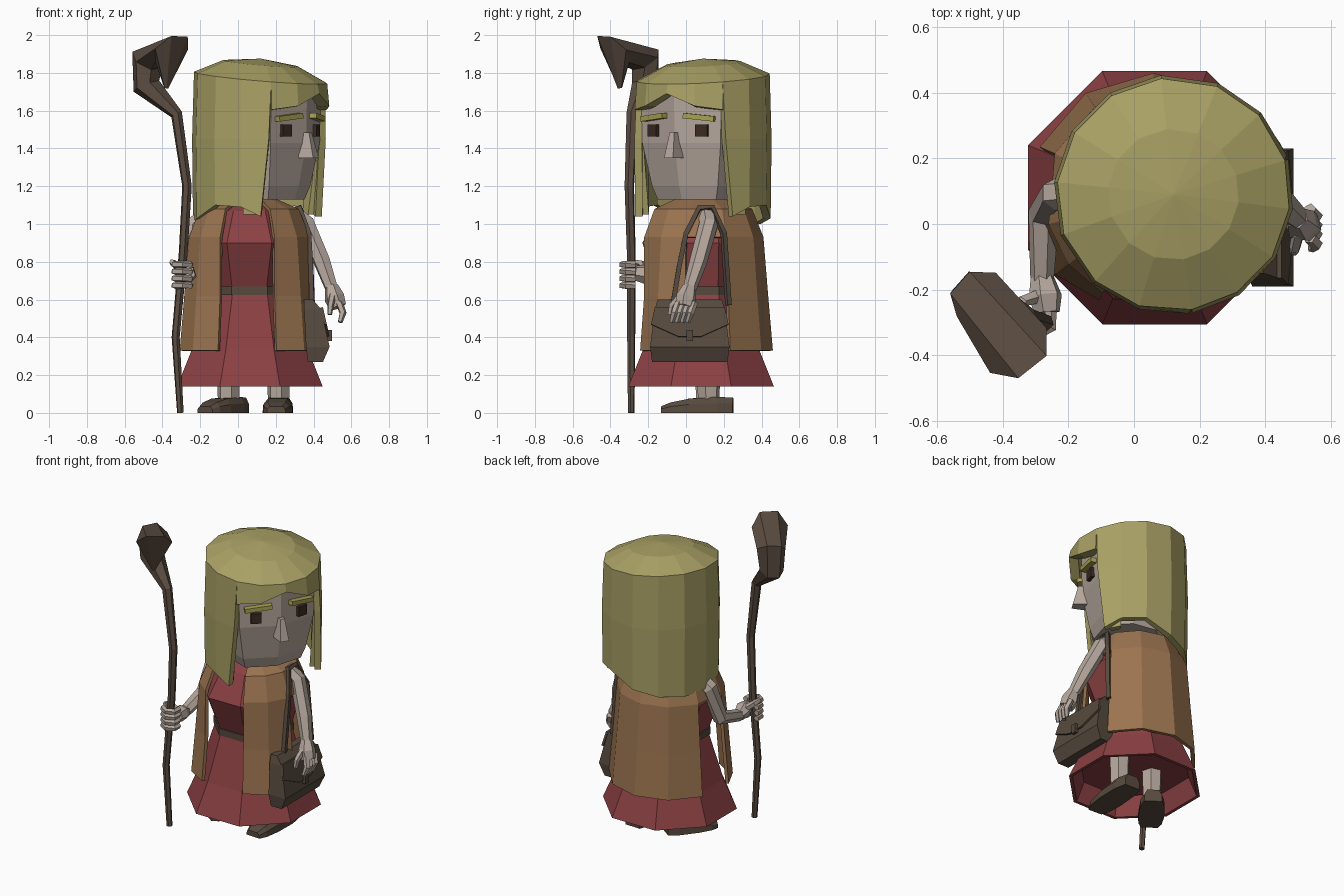
import bpy, bmesh, math
from mathutils import Vector, Matrix

if "Cube" in bpy.data.objects:
    bpy.data.objects.remove(bpy.data.objects["Cube"])

def material(name, r, g, b):
    m = bpy.data.materials.new(name)
    m.diffuse_color = (r, g, b, 1)
    m.use_nodes = True
    m.node_tree.nodes["Principled BSDF"].inputs["Base Color"].default_value = m.diffuse_color
    return m

HAIR = material("straw_hair", .40, .355, .13)
BROW = material("yellow_brow", .40, .36, .085)
RED = material("red_cloth", .26, .052, .056)
VEST = material("tan_cloth", .33, .175, .08)
WOOD = material("brown_wood", .105, .074, .054)
LEATHER = material("dark_leather", .095, .068, .048)
SKIN = material("pale_skin", .46, .385, .335)
EYE = material("dark_eye", .045, .024, .016)

def mesh(name, verts, faces, mat, fix=True, thick=0):
    me = bpy.data.meshes.new(name)
    me.from_pydata([tuple(v) for v in verts], [], faces)
    if fix:
        bm = bmesh.new()
        bm.from_mesh(me)
        bmesh.ops.recalc_face_normals(bm, faces=bm.faces)
        bm.to_mesh(me)
        bm.free()
    me.materials.append(mat)
    ob = bpy.data.objects.new(name, me)
    bpy.context.collection.objects.link(ob)
    if thick:
        s = ob.modifiers.new("thickness", 'SOLIDIFY')
        s.thickness, s.offset = thick, -1
    return ob

def loft(name, rings, mat, caps=(True, True)):
    n = len(rings[0])
    faces = [(k*n+i, k*n+(i+1) % n, (k+1)*n+(i+1) % n, (k+1)*n+i)
             for k in range(len(rings)-1) for i in range(n)]
    if caps[0]:
        faces.append(tuple(range(n)))
    if caps[1]:
        faces.append(tuple((len(rings)-1)*n+i for i in range(n)))
    return mesh(name, [p for r in rings for p in r], faces, mat)

def ngon(cx, cy, z, r, n=8):
    return [(cx+r*math.cos((i+.5)*math.tau/n), cy+r*math.sin((i+.5)*math.tau/n), z) for i in range(n)]

def tube(name, pts, mat, n=6):
    """Sweep an n-gon along points (x, y, z, radius)."""
    P = [Vector(p[:3]) for p in pts]
    d = [(b-a).normalized() for a, b in zip(P, P[1:])]
    rings, side = [], None
    for i, p in enumerate(P):
        t = (d[max(i-1, 0)]+d[min(i, len(d)-1)]).normalized()
        if side is None:
            side = t.orthogonal()
        side = (side-t*side.dot(t)).normalized()
        up = t.cross(side)
        rings.append([p+pts[i][3]*(side*math.cos(k*math.tau/n)+up*math.sin(k*math.tau/n)) for k in range(n)])
    return loft(name, rings, mat)

def box(name, c, size, mat, rx=0, rz=0):
    m = Matrix.Rotation(math.radians(rz), 3, 'Z') @ Matrix.Rotation(math.radians(rx), 3, 'X')
    def ring(s):
        return [Vector(c)+m @ Vector((x*size[0]/2, y*size[1]/2, s*size[2]/2))
                for x, y in ((-1, -1), (1, -1), (1, 1), (-1, 1))]
    return loft(name, [ring(-1), ring(1)], mat)

def shell(name, c, angles, columns, mat, thick, skip=lambda i, j: False):
    """Open curved sheet; columns[i] lists (radius, z, extra angle) from top to bottom."""
    m = len(columns[0])
    verts = [(c[0]+r*math.cos(math.radians(a+sum(d))), c[1]+r*math.sin(math.radians(a+sum(d))), z)
             for a, col in zip(angles, columns) for r, z, *d in col]
    faces = [(i*m+j, i*m+j+1, (i+1)*m+j+1, (i+1)*m+j)
             for i in range(len(angles)-1) for j in range(m-1) if not skip(i, j)]
    return mesh(name, verts, faces, mat, False, thick)

# Dress and belt
CX, CY = .06, .08
loft("dress_top", [ngon(CX, CY+dy, z, r) for z, r, dy in
                   ((1.13, .12, 0), (1.07, .22, -.01), (.9, .31, -.025), (.65, .235, 0))], RED)
loft("skirt", [ngon(CX+.003, CY, z, r) for z, r in
               ((.65, .235), (.33, .335), (.14, .417), (.14, .395), (.26, .345))], RED)
loft("belt", [ngon(CX, CY, z, .25) for z in (.625, .67)], LEATHER)

# Vest, open at the front and below the arms
va = [-66, -40, -14, 24, 57, 90, 123, 156, 194, 218, 242]
def front(a):
    return .93 if a in (-66, 242) else 1
shell("vest", (CX, CY), va, [[(.13, 1.14), (.27, 1.08), (.33, .93), (.355*front(a), .62), (.38*front(a), .33)]
                             for a in va], VEST, .02, lambda i, j: i in (2, 7) and j >= 2)

# Legs and shoes
for name, x, y, turn, k in (("left", .215, .12, -3, 1), ("right", -.05, .11, -36, .85)):
    tube(name+"_leg", [(x, y, .05, .058), (x, y, .4, .07)], SKIN)
    rot = Matrix.Rotation(math.radians(turn), 3, 'Z')
    rings = []
    for t, w, h in ((.13, .055, .08), (.05, .075, .085), (-.1, .08, .075), (-.2, .07, .055), (-.25, .05, .035)):
        rings.append([Vector((x, y, 0))+rot @ Vector((px, t*k, pz)) for px, pz in
                      ((-w, 0), (w, 0), (w*.95, h*.6), (w*.65, h), (-w*.65, h), (-w*.95, h*.6))])
    loft(name+"_shoe", rings, LEATHER)

# Head, turned to one side: u forward, v to its left
TURN = -32
F = Vector((math.cos(math.radians(TURN)), math.sin(math.radians(TURN)), 0))
L = Vector((-F.y, F.x, 0))
HC = Vector((.12, .09, 0))
def head(u, v, z):
    return HC+F*u+L*v+Vector((0, 0, z))
outline = [(.29, 0), (.22, .25), (0, .3), (-.2, .22), (-.29, 0), (-.2, -.22), (0, -.3), (.22, -.25)]
loft("head", [[head(u*s, v*s, z) for u, v in outline] for z, s in ((1.13, .73), (1.2, .82), (1.43, .98), (1.74, 1))], SKIN)
loft("nose", [[head(u, v, z) for u, v in ((.26, -w), (t, -w*.7), (t, w*.7), (.26, w))]
              for z, t, w in ((1.35, .345, .04), (1.485, .31, .02))], SKIN)
for s, name in ((1, "left"), (-1, "right")):
    box(name+"_eye", head(.25, s*.15, 1.495), (.03, .066, .066), EYE, 0, TURN+s*15.6)
    box(name+"_brow", head(.26, s*.14, 1.565), (.05, .17, .028), BROW, -s*6, TURN+s*15.6)

# Hair: crown, long back curtain and notched fringe
half = [(49, 1.04), (75, 1.09), (100, 1.1), (128, 1.03), (154, 1.0), (180, .99)]
back = half+[(360-a, z) for a, z in half[-2::-1]]
def rim(a, r=.355):
    return 1.775-.035*math.cos(math.radians(a))*r/.355
lean = {49: 9, 311: -9}  # front edges sweep back towards their tips
shell("hair_curtain", HC, [TURN+a for a, z in back],
      [[(.355, rim(a)), (.365, 1.45, lean.get(a, 0)*.25), (.36, z, lean.get(a, 0))] for a, z in back], HAIR, .04)
fr = [(-49, 1.605), (-25, 1.625), (0, 1.69), (25, 1.625), (49, 1.605)]
shell("hair_fringe", HC, [TURN+a for a, z in fr], [[(.355, rim(a)), (.366, z)] for a, z in fr], HAIR, .06)
allang = [a for a, z in fr]+[a for a, z in back[1:-1]]
loft("hair_crown", [[head(r*math.cos(math.radians(a)), r*math.sin(math.radians(a)), rim(a, r)+dz) for a in allang]
                    for r, dz in ((.355, 0), (.2, .075), (.005, .1))], HAIR)
# inner thickness of the locks framing the face
for s, name in ((1, "left"), (-1, "right")):
    loft(name+"_lock", [[head(u, s*v, z) for u, v in pts] for z, pts in (
        (1.66, ((.22, .265), (.2, .25), (.1, .28), (.1, .32))),
        (1.4, ((.215, .27), (.19, .25), (.09, .28), (.09, .33))),
        (1.05, ((.16, .28), (.14, .25), (.09, .28), (.09, .32))))], HAIR)

# Staff with hooked head
tube("staff", [(-.305, -.29, 0, .018), (-.33, -.29, .4, .022), (-.29, -.29, .85, .024), (-.27, -.30, 1.2, .026),
               (-.325, -.285, 1.58, .032), (-.485, -.215, 1.73, .075), (-.48, -.215, 1.87, .09),
               (-.352, -.385, 1.925, .11), (-.38, -.35, 1.72, .012)], WOOD)

# Left arm hanging over the bag
tube("left_arm", [(.28, .11, 1.06, .05), (.36, .12, 1.0, .05), (.445, .065, .8, .047), (.495, .02, .66, .036)], SKIN)
tube("left_palm", [(.495, .02, .67, .036), (.51, 0, .61, .055), (.53, -.01, .56, .045)], SKIN)
for k in range(4):
    y = -.05+k*.028
    tube("left_finger", [(.535, y+.01, .585, .02), (.555, y-.01, .53, .02), (.54, y-.025, .48, .013)], SKIN, 5)
tube("left_thumb", [(.5, -.03, .62, .02), (.49, -.075, .57, .018), (.485, -.085, .52, .013)], SKIN, 5)

# Right arm bent to grip the staff
tube("right_arm", [(-.14, .1, 1.06, .05), (-.24, .09, .99, .05), (-.275, .03, .78, .048), (-.28, -.17, .72, .036)], SKIN)
tube("right_palm", [(-.28, -.16, .72, .036), (-.27, -.22, .735, .052), (-.265, -.27, .74, .04)], SKIN)
for k in range(4):
    z = .675+k*.037
    tube("right_finger", [(-.295+.047*math.cos(math.radians(a)), -.29+.047*math.sin(math.radians(a)), z, .019)
                          for a in (30, -30, -90, -150, -210)], SKIN, 5)
tube("right_thumb", [(-.29, -.22, .75, .022), (-.34, -.235, .79, .02), (-.35, -.28, .8, .014)], SKIN, 5)

# Shoulder bag
loft("bag", [[(x0, .02-w, z), (x1, .02-w, z), (x1, .02+w, z), (x0, .02+w, z)] for z, x0, x1, w in
             ((.27, .37, .45, .2), (.35, .36, .485, .21), (.55, .35, .44, .185), (.6, .35, .395, .17))], LEATHER)
def on_bag(y, z):
    return (.497-(z-.35)*.225, y, z)
flap = [(-.165, .56), (-.185, .47), (-.04, .405), (.08, .405), (.225, .47), (.205, .56)]
mesh("bag_flap", [on_bag(y, z) for y, z in flap], [tuple(range(6))], LEATHER, False, .014)
box("bag_buckle", on_bag(.02, .41), (.03, .035, .06), LEATHER)
path = [(.39, -.07, .57), (.385, -.035, .78), (.375, .0, .95), (.325, .07, 1.085),
        (.325, .14, 1.085), (.375, .2, .95), (.39, .225, .57)]
tube("bag_strap", [p+(.018,) for p in path], LEATHER, 4)
